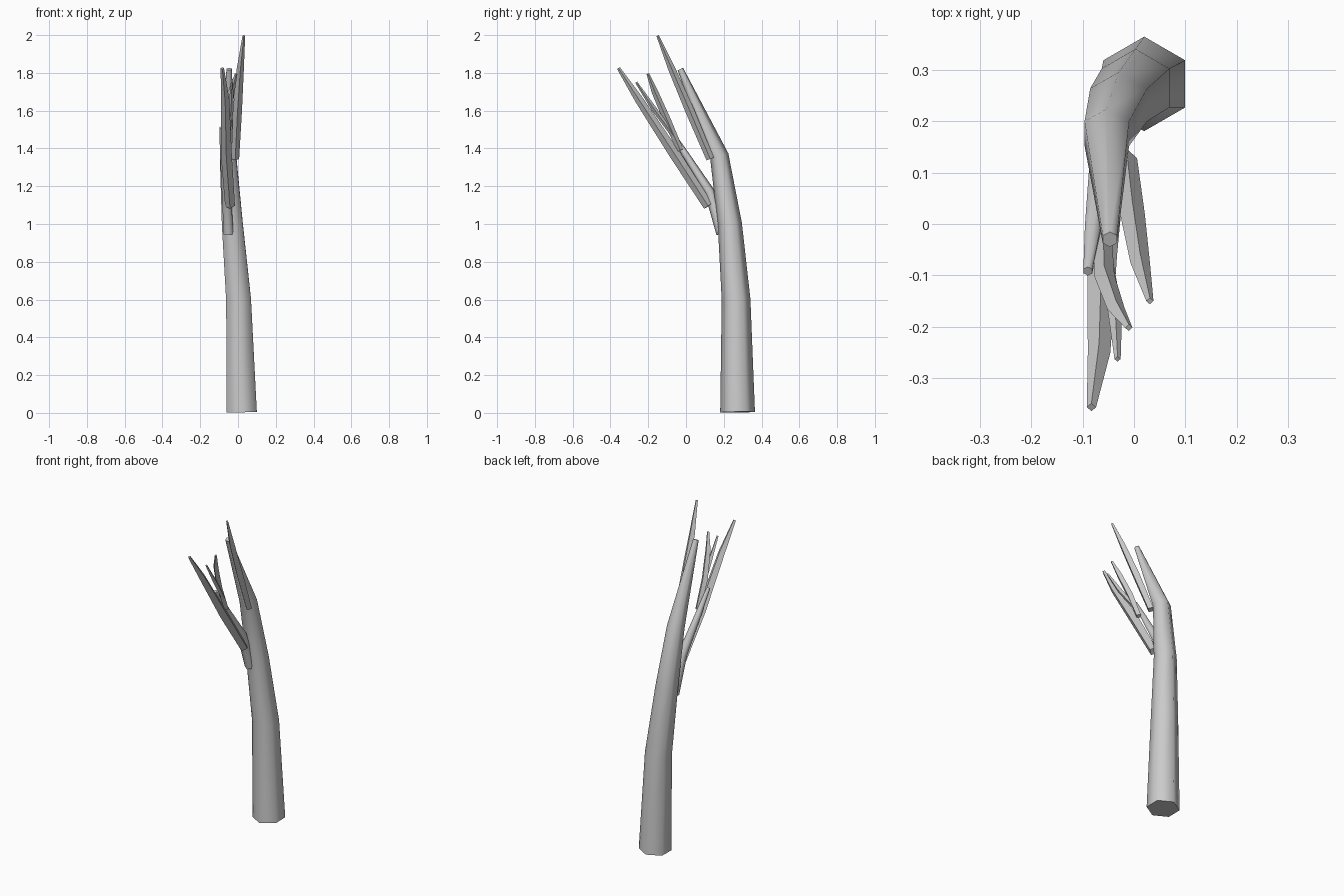
import bpy, bmesh, math
from mathutils import Vector

cube = bpy.data.objects.get("Cube")
if cube:
    bpy.data.objects.remove(cube, do_unlink=True)

bark = bpy.data.materials.new("pale_grey_bark")
bark.use_nodes = True
grey = (0.6, 0.6, 0.6, 1)
bark.diffuse_color = grey
bark.node_tree.nodes["Principled BSDF"].inputs["Base Color"].default_value = grey


def limb(name, sides, stations, smooth_angle):
    """Tapered tube through (x, y, z, radius) stations with closed ends."""
    pts = [Vector(s[:3]) for s in stations]
    bm = bmesh.new()
    rings = []
    for i, p in enumerate(pts):
        # Average the directions of the neighbouring segments
        t = Vector()
        if i > 0:
            t += (p - pts[i - 1]).normalized()
        if i < len(pts) - 1:
            t += (pts[i + 1] - p).normalized()
        t.normalize()
        u = Vector((1, 0, 0))
        u = (u - t * u.dot(t)).normalized()
        v = t.cross(u)
        ring = []
        for k in range(sides):
            a = math.pi / 2 + math.tau * k / sides
            ring.append(bm.verts.new(p + (u * math.cos(a) + v * math.sin(a)) * stations[i][3]))
        rings.append(ring)
    for low, high in zip(rings, rings[1:]):
        for k in range(sides):
            n = (k + 1) % sides
            bm.faces.new((low[k], low[n], high[n], high[k]))
    bm.faces.new(rings[0][::-1])
    bm.faces.new(rings[-1])
    bmesh.ops.recalc_face_normals(bm, faces=bm.faces)
    mesh = bpy.data.meshes.new(name)
    bm.to_mesh(mesh)
    bm.free()
    mesh.materials.append(bark)
    obj = bpy.data.objects.new(name, mesh)
    bpy.context.collection.objects.link(obj)
    bpy.ops.object.select_all(action='DESELECT')
    obj.select_set(True)
    bpy.context.view_layer.objects.active = obj
    bpy.ops.object.shade_smooth_by_angle(angle=math.radians(smooth_angle))


# Six-sided trunk leaning forward
limb("trunk", 6, [(0.02, 0.273, 0.004, 0.092), (0.003, 0.265, 0.6, 0.076),
                  (-0.03, 0.232, 1.0, 0.064), (-0.053, 0.176, 1.36, 0.05),
                  (-0.047, -0.03, 1.82, 0.016)], 65)

# Side branch growing from the front of the trunk
limb("side_branch", 6, [(-0.05, 0.19, 0.95, 0.03), (-0.062, 0.125, 1.17, 0.027),
                        (-0.08, -0.01, 1.38, 0.018), (-0.09, -0.092, 1.51, 0.01)], 65)

# Four-sided twigs
limb("lower_twig", 4, [(-0.042, 0.118, 1.095, 0.026), (-0.062, -0.06, 1.37, 0.029),
                       (-0.068, -0.25, 1.66, 0.022), (-0.083, -0.357, 1.825, 0.009)], 30)
limb("upper_twig", 4, [(-0.015, 0.128, 1.345, 0.021), (-0.003, 0.02, 1.6, 0.024),
                       (0.012, -0.075, 1.82, 0.019), (0.031, -0.15, 1.997, 0.007)], 30)
limb("middle_twig", 4, [(-0.06, -0.03, 1.39, 0.017), (-0.058, -0.1, 1.55, 0.02),
                        (-0.035, -0.165, 1.7, 0.017), (-0.01, -0.202, 1.795, 0.007)], 30)
limb("small_twig", 4, [(-0.055, -0.06, 1.46, 0.012), (-0.037, -0.17, 1.61, 0.014),
                       (-0.032, -0.263, 1.75, 0.006)], 30)
